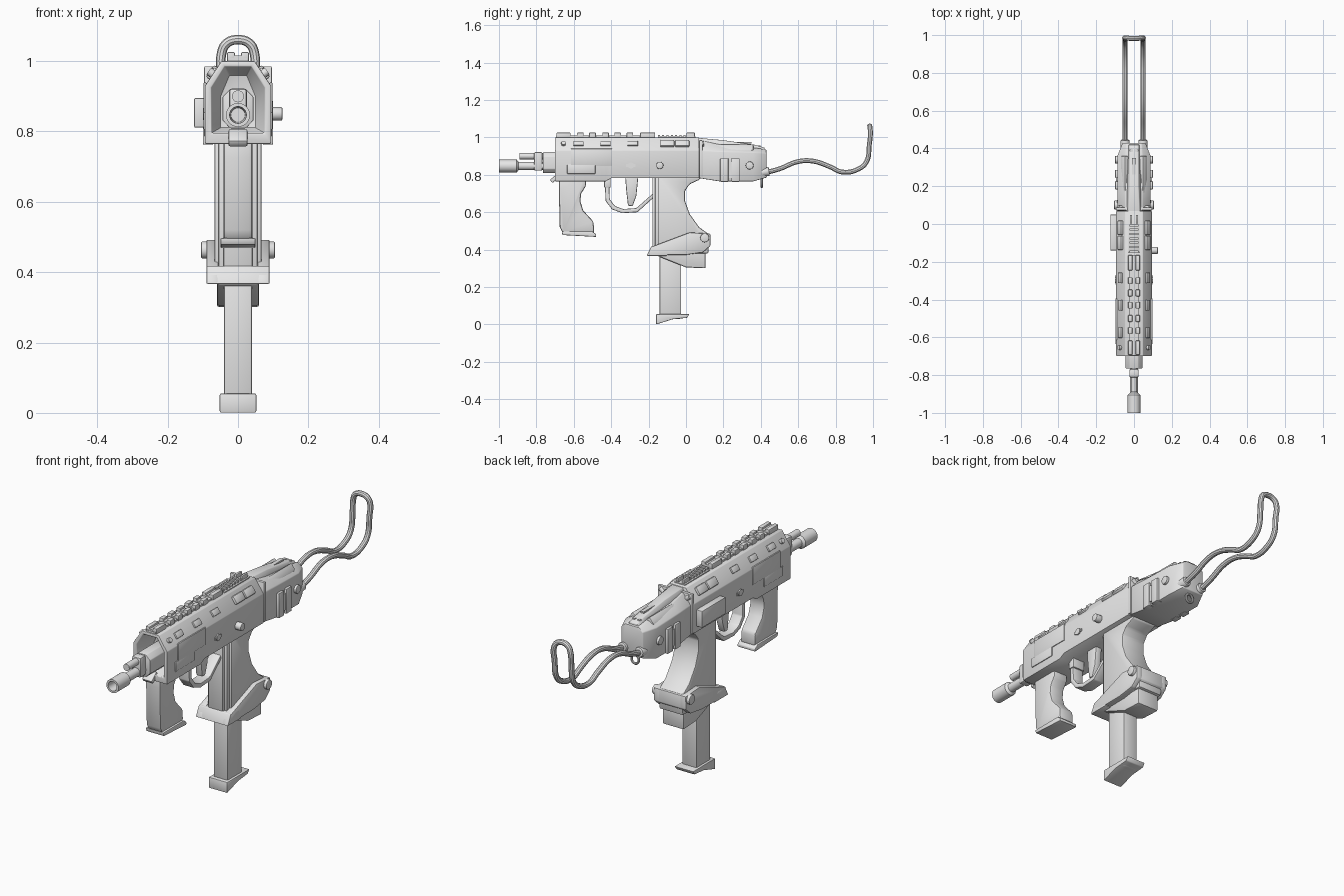
import bpy, bmesh, math
from mathutils import Matrix, Vector

grey = bpy.data.materials.new("plain_grey")
grey.diffuse_color = (0.8, 0.8, 0.8, 1)


def finish(name, bm, bevel=0.0, seg=2):
    bmesh.ops.recalc_face_normals(bm, faces=bm.faces)
    me = bpy.data.meshes.new(name)
    bm.to_mesh(me)
    bm.free()
    me.materials.append(grey)
    ob = bpy.data.objects.new(name, me)
    bpy.context.collection.objects.link(ob)
    if bevel:
        m = ob.modifiers.new("bevel", "BEVEL")
        m.width, m.segments, m.limit_method = bevel, seg, "ANGLE"
    return ob


def loft(name, rings, bevel=0.0):
    bm = bmesh.new()
    vs = [[bm.verts.new(p) for p in r] for r in rings]
    n = len(rings[0])
    for a, b in zip(vs, vs[1:]):
        for i in range(n):
            bm.faces.new((a[i], a[(i + 1) % n], b[(i + 1) % n], b[i]))
    bm.faces.new(vs[0])
    bm.faces.new(vs[-1])
    return finish(name, bm, bevel)


def prism(name, yz, x0, x1, bevel=0.0):
    return loft(name, [[(x, y, z) for y, z in yz] for x in (x0, x1)], bevel)


def box(name, c, size, tilt=0.0, bevel=0.0, axis="Y"):
    bm = bmesh.new()
    m = Matrix.Translation(c) @ Matrix.Rotation(tilt, 4, axis) @ Matrix.Diagonal((*size, 1))
    bmesh.ops.create_cube(bm, size=1, matrix=m)
    return finish(name, bm, bevel)


def cyl(name, a, b, r, n=20, bevel=0.0):
    a, b = Vector(a), Vector(b)
    bm = bmesh.new()
    q = (b - a).to_track_quat("Z", "Y").to_matrix().to_4x4()
    bmesh.ops.create_cone(bm, cap_ends=True, segments=n, radius1=r, radius2=r,
                          depth=(b - a).length, matrix=Matrix.Translation((a + b) / 2) @ q)
    return finish(name, bm, bevel)


def tube(name, pts, r, cyclic=False):
    cu = bpy.data.curves.new(name, "CURVE")
    cu.dimensions, cu.bevel_depth, cu.bevel_resolution = "3D", r, 3
    cu.resolution_u, cu.use_fill_caps = 6, True
    sp = cu.splines.new("BEZIER")
    sp.bezier_points.add(len(pts) - 1)
    sp.use_cyclic_u = cyclic
    for bp, p in zip(sp.bezier_points, pts):
        bp.co = p
        bp.handle_left_type = bp.handle_right_type = "AUTO"
    cu.materials.append(grey)
    ob = bpy.data.objects.new(name, cu)
    bpy.context.collection.objects.link(ob)


def turned(name, profile, z):
    # rings of (y, radius) around an axis along y
    loft(name, [[(r * math.cos(t), y, z + r * math.sin(t))
                 for t in (i * math.tau / 24 for i in range(24))] for y, r in profile])


def section(y, w, zb, zs, tw, zt):
    return [(-w, y, zb), (w, y, zb), (w, y, zs), (tw, y, zt), (-tw, y, zt), (-w, y, zs)]


# receiver shell with hollow front
loft("receiver", [section(*s) for s in (
    (-.60, .05, .81, .90, .025, .96), (-.70, .076, .795, .925, .038, .985),
    (-.70, .094, .765, .93, .047, 1.0), (-.43, .094, .765, .93, .047, 1.0),
    (-.40, .094, .782, .93, .047, 1.0), (.07, .094, .782, .93, .047, 1.0))], .003)
loft("rear_receiver", [section(*s) for s in (
    (.07, .088, .782, .93, .045, .985), (.18, .088, .765, .925, .045, .962),
    (.36, .088, .765, .92, .045, .945), (.43, .06, .785, .915, .04, .935))], .004)
loft("top_cover", [section(*s) for s in (
    (.06, .045, .93, .97, .03, .998), (.20, .035, .93, .96, .024, .985),
    (.37, .03, .92, .945, .022, .96), (.42, .03, .92, .935, .02, .945))], .003)
box("cover_slot", (0, .30, .972), (.02, .10, .008), -.0)
box("mid_seam", (0, .08, .885), (.192, .016, .20), bevel=.003)

# barrel group
turned("muzzle", [(-.93, .02), (-1, .024), (-1, .034), (-.905, .034), (-.895, .022),
                  (-.80, .022), (-.60, .022)], .847)
cyl("gas_tube", (0, -.89, .9), (0, -.60, .9), .017)
box("front_block", (0, -.79, .872), (.05, .045, .1), bevel=.008)
loft("barrel_collar", [[(.044 * a, y, .865 + .056 * b) for a, b in (
    (-.5, -1), (.5, -1), (1, -.6), (1, .6), (.5, 1), (-.5, 1), (-1, .6), (-1, -.6))]
    for y in (-.765, -.59)], .003)
box("front_latch", (0, -.70, .782), (.055, .055, .022), .7, .005, "X")

# top rail: base plus paired teeth
box("rail_base", (0, -.43, 1.002), (.05, .53, .014))
for y, l in ((-.655, .075), (-.565, .035), (-.5, .035), (-.43, .035),
             (-.365, .035), (-.3, .035), (-.205, .08)):
    for s in (-1, 1):
        box("rail_tooth", (s * .02, y, 1.012), (.022, l, .027), bevel=.003)
    box("rail_bridge", (0, y, 1.008), (.03, l, .016))
box("rear_sight_base", (0, -.05, 1.0), (.06, .2, .01), bevel=.002)
for i in range(7):
    box("sight_rib", (0, -.145 + i * .023, 1.006), (.045, .011, .014))
for s in (-1, 1):
    box("rear_sight_ear", (s * .016, .025, 1.012), (.012, .045, .026), bevel=.003)

# details repeated on both sides
for s in (-1, 1):
    a = s * math.radians(55)
    for y in (-.575, -.43, -.285):
        box("vent_frame", (s * .072, y, .967), (.03, .055, .012), a, .003)
    for y in (-.10, -.02):
        box("large_vent", (s * .072, y, .967), (.042, .075, .02), a, .007)
    for y in (-.655, .085):
        cyl("shell_screw", (s * .06, y, .955), (s * .083, y, .972), .012, 12)
    box("side_panel", (s * .094, -.505, .895), (.008, .22, .09), bevel=.003)
    box("lower_panel", (s * .094, -.56, .83), (.008, .15, .05), bevel=.003)
    box("rear_spine", (s * .05, .22, .94), (.04, .28, .025), s * .9, .006)
    for y in (.205, .265):
        box("rear_band", (s * .085, y, .825), (.03, .044, .125), bevel=.004)
    box("rear_band_link", (s * .085, .235, .825), (.02, .10, .085))
    cyl("rear_button", (s * .08, .34, .85), (s * .1, .34, .85), .021, bevel=.003)
    cyl("side_pin", (s * .08, -.295, .85), (s * .1, -.295, .85), .017, 8)
    box("pin_tab", (s * .095, -.295, .85), (.006, .05, .014))
    cyl("stock_socket", (s * .047, .37, .808), (s * .047, .445, .818), .024, bevel=.004)
    cyl("rear_rivet", (s * .014, .39, .94), (s * .014, .39, .957), .009, 12)
cyl("charging_knob", (.08, -.14, .85), (.126, -.14, .85), .019, bevel=.003)
box("left_box", (-.107, -.045, .853), (.036, .19, .084), bevel=.004)

# wire stock, one bent rod
leg = [(.42, .81), (.50, .832), (.60, .871), (.68, .873), (.77, .843), (.835, .815),
       (.92, .83), (.965, .87), (.98, .96), (.986, 1.02)]
tube("wire_stock", [(-.047, y, z) for y, z in leg] + [(-.033, .984, 1.05), (0, .982, 1.061),
     (.033, .984, 1.05)] + [(.047, y, z) for y, z in reversed(leg)], .0135)
tube("sling_ring", [(.02 * math.cos(t), .405, .757 + .022 * math.sin(t))
                    for t in (i * math.tau / 8 for i in range(8))], .006, True)

# front grip
prism("front_grip", [(-.68, .79), (-.68, .725), (-.675, .52), (-.66, .49), (-.49, .49),
                     (-.495, .55), (-.55, .61), (-.565, .66), (-.56, .70), (-.535, .74),
                     (-.535, .79)], -.041, .041, .01)
prism("front_grip_base", [(-.665, .497), (-.66, .478), (-.48, .468), (-.48, .482),
                          (-.50, .497)], -.05, .05, .004)

# trigger and guard
prism("trigger_guard", [(-.435, .79), (-.43, .66), (-.395, .615), (-.34, .595), (-.26, .6),
                        (-.16, .69), (-.16, .715), (-.265, .622), (-.335, .617), (-.38, .633),
                        (-.408, .67), (-.412, .79)], -.03, .03, .005)
box("guard_mount", (0, -.42, .757), (.07, .035, .05), bevel=.005)
prism("trigger", [(-.325, .79), (-.32, .72), (-.31, .635), (-.285, .632), (-.265, .69),
                  (-.255, .79)], -.018, .018, .006)

# main grip with stepped front straps
prism("grip", [(-.148, .79), (-.148, .38), (.12, .38), (.125, .48), (.07, .52), (.02, .59),
               (-.005, .66), (-.005, .715), (.02, .75), (.075, .775), (.075, .79)],
      -.067, .067, .014)
prism("grip_inner_strap", [(-.165, .79), (-.165, .40), (-.12, .40), (-.12, .79)], -.055, .055, .004)
prism("grip_front_strap", [(-.18, .79), (-.18, .41), (-.14, .41), (-.14, .79)], -.041, .041, .005)
prism("grip_heel", [(-.15, .40), (-.15, .365), (0, .305), (.105, .30), (.105, .42)],
      -.06, .06, .008)

# clamp around the grip foot
for s in (-1, 1):
    prism("clamp_side", [(-.21, .37), (-.185, .415), (.02, .492), (.13, .485), (.13, .42),
                         (.09, .385), (.0, .372)], s * .055, s * .09, .005)
prism("clamp_front", [(-.21, .367), (-.185, .418), (-.12, .418), (-.10, .367)], -.09, .09, .004)
prism("clamp_rear", [(.09, .385), (.09, .485), (.13, .485), (.13, .42)], -.07, .07, .004)
cyl("clamp_pin", (-.105, .1, .463), (.105, .1, .463), .024, bevel=.004)

# magazine
box("magazine", (0, -.083, .23), (.08, .115, .40), bevel=.007)
prism("magazine_base", [(-.16, 0), (-.16, .055), (.018, .055), (.005, .035), (-.07, .028)],
      -.052, .052, .004)

# shading: smooth with sharp edges kept
bpy.ops.object.select_all(action="SELECT")
bpy.context.view_layer.objects.active = bpy.data.objects["wire_stock"]
bpy.ops.object.convert(target="MESH")
bpy.ops.object.shade_smooth_by_angle(angle=math.radians(35))
